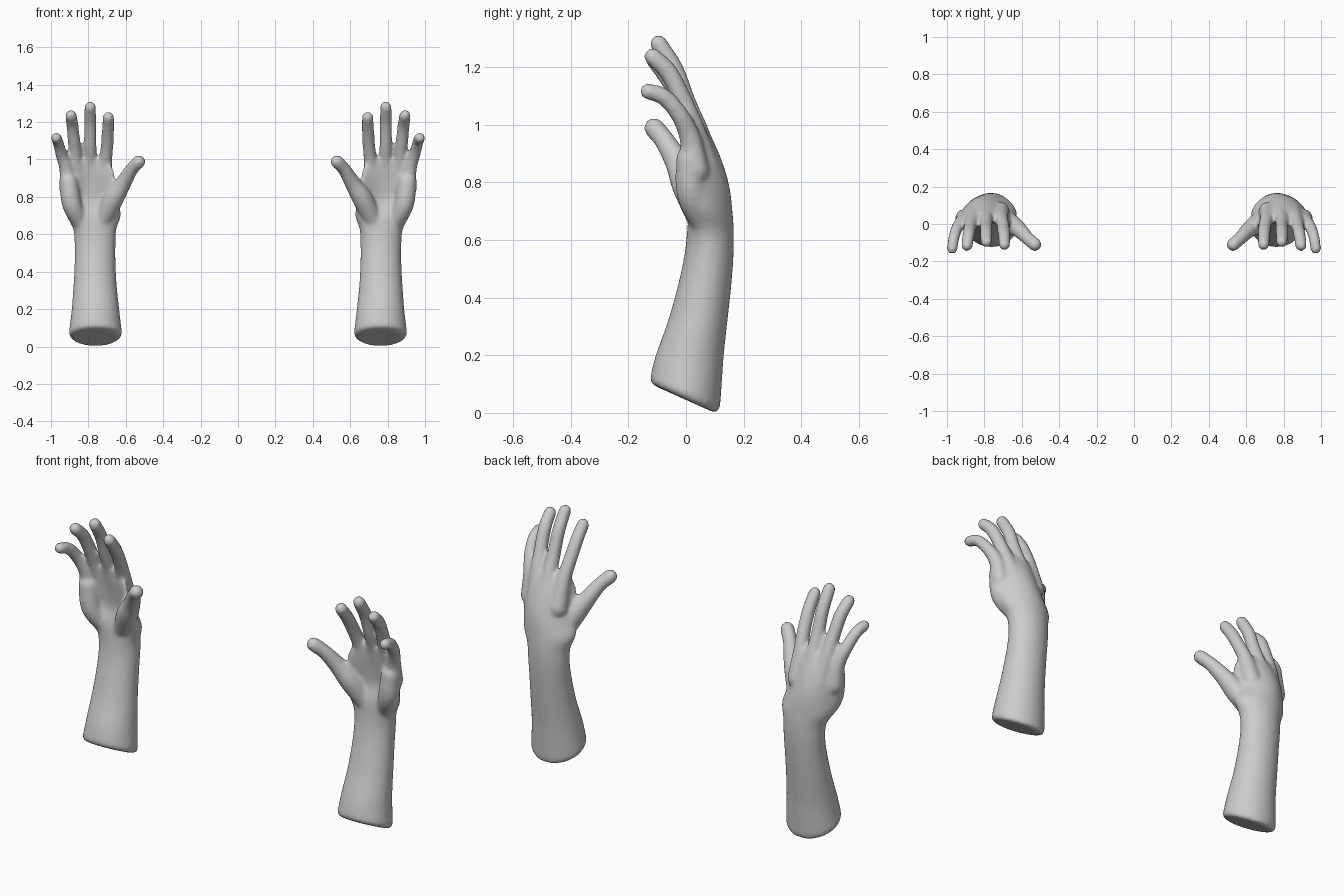
import bpy, bmesh, math
from mathutils import Vector

if "Cube" in bpy.data.objects:
    bpy.data.objects.remove(bpy.data.objects["Cube"])

skin = bpy.data.materials.new("plain grey")
skin.diffuse_color = (0.6, 0.6, 0.6, 1)
skin.use_nodes = True
skin.node_tree.nodes["Principled BSDF"].inputs["Base Color"].default_value = skin.diffuse_color

# Forearm and palm sections: z, centre x, half width, centre y, half depth, cupping, tilt
ARM = [
    (0.045, 0.762, 0.115, -0.003, 0.100, 0, 0.45),
    (0.052, 0.762, 0.135, -0.003, 0.116, 0, 0.42),
    (0.070, 0.762, 0.142, -0.003, 0.122, 0, 0.35),
    (0.120, 0.762, 0.136, 0.002, 0.122, 0, 0.18),
    (0.200, 0.762, 0.127, 0.013, 0.118, 0, 0),
    (0.320, 0.764, 0.116, 0.041, 0.103, 0, 0),
    (0.450, 0.764, 0.109, 0.066, 0.092, 0, 0),
    (0.550, 0.764, 0.109, 0.080, 0.085, 0, 0),
    (0.630, 0.766, 0.116, 0.085, 0.081, 0.01, 0),
    (0.700, 0.772, 0.146, 0.086, 0.075, 0.03, 0),
    (0.780, 0.790, 0.150, 0.092, 0.060, 0.07, 0),
    (0.860, 0.800, 0.150, 0.078, 0.052, 0.08, 0),
    (0.940, 0.800, 0.135, 0.055, 0.042, 0.06, 0),
    (1.000, 0.795, 0.105, 0.035, 0.028, 0.03, 0),
]

# Digits and palm pads: x, y, z, radius along each centre line
DIGITS = [
    [(.91, .035, .84, .045), (.918, .015, .95, .038), (.945, -.02, 1.03, .032),
     (.963, -.075, 1.095, .030), (.972, -.132, 1.115, .029)],          # little finger
    [(.845, .07, .84, .05), (.865, .03, .98, .038), (.875, -.01, 1.08, .034),
     (.885, -.06, 1.18, .033), (.893, -.115, 1.235, .031)],            # ring finger
    [(.785, .08, .84, .05), (.79, .04, .98, .038), (.79, 0, 1.08, .034),
     (.79, -.04, 1.19, .033), (.79, -.095, 1.28, .031)],               # middle finger
    [(.715, .07, .84, .05), (.71, .03, .98, .038), (.70, -.01, 1.07, .034),
     (.695, -.06, 1.16, .033), (.693, -.11, 1.225, .031)],             # index finger
    [(.72, .05, .68, .05), (.665, .005, .79, .055), (.615, -.03, .87, .044),
     (.57, -.075, .945, .036), (.53, -.11, .988, .036)],               # thumb
    [(.84, .06, .66, .045), (.888, .02, .76, .053), (.905, .015, .88, .05)],  # heel pad
]


def loft(bm, rings):
    """Skin a list of closed rings and cap both ends."""
    loops = [[bm.verts.new(p) for p in ring] for ring in rings]
    n = len(loops[0])
    faces = [bm.faces.new(loops[0]), bm.faces.new(loops[-1])]
    for a, b in zip(loops, loops[1:]):
        faces += [bm.faces.new((a[i], a[(i + 1) % n], b[(i + 1) % n], b[i])) for i in range(n)]
    bmesh.ops.recalc_face_normals(bm, faces=faces)


def spline(pts, steps):
    """Catmull-Rom interpolation through tuples of any length."""
    p = [Vector(q) for q in pts]
    p = [2 * p[0] - p[1]] + p + [2 * p[-1] - p[-2]]
    out = []
    for a, b, c, d in zip(p, p[1:], p[2:], p[3:]):
        for k in range(steps):
            t = k / steps
            out.append(0.5 * (2 * b + (c - a) * t + (2 * a - 5 * b + 4 * c - d) * t**2
                              + (3 * b - a - 3 * c + d) * t**3))
    return out + [p[-2]]


def arm_ring(z, cx, w, cy, d, cup, tilt, side, n=40):
    ring = []
    for i in range(n):
        c, s = math.cos(2 * math.pi * i / n), math.sin(2 * math.pi * i / n)
        y = cy + d * s - cup * c * c
        ring.append((side * (cx + w * c), y, z - tilt * y))
    return ring


def digit_rings(pts, side, n=16):
    path = [(Vector((side * q[0], q[1], q[2])), q[3]) for q in spline(pts, 5)]
    centres = [c for c, r in path]
    tip_dir = (centres[-1] - centres[-2]).normalized()
    back_dir = (centres[0] - centres[1]).normalized()
    # rounded ends
    caps = [(math.sin(a), math.cos(a)) for a in (0.4, 0.8, 1.2, 1.45)]
    r0, r1 = path[0][1], path[-1][1]
    path = ([(centres[0] + back_dir * r0 * s, r0 * c) for s, c in reversed(caps)] + path
            + [(centres[-1] + tip_dir * r1 * s, r1 * c) for s, c in caps])
    rings = []
    for i, (c, r) in enumerate(path):
        t = (path[min(i + 1, len(path) - 1)][0] - path[max(i - 1, 0)][0]).normalized()
        u = t.cross(Vector((0, 1, 0.3))).normalized()
        v = t.cross(u)
        rings.append([c + r * (u * math.cos(2 * math.pi * k / n) + v * math.sin(2 * math.pi * k / n))
                      for k in range(n)])
    return rings


def make_hand(name, side):
    bm = bmesh.new()
    loft(bm, [arm_ring(*s, side) for s in ARM[:3]]
         + [arm_ring(*s, side) for s in spline(ARM[3:], 3)])
    for pts in DIGITS:
        loft(bm, digit_rings(pts, side))
    mesh = bpy.data.meshes.new(name)
    bm.to_mesh(mesh)
    bm.free()
    mesh.materials.append(skin)
    obj = bpy.data.objects.new(name, mesh)
    bpy.context.collection.objects.link(obj)
    # fuse the parts into one skin and soften the joins
    fuse = obj.modifiers.new("fuse", 'REMESH')
    fuse.mode = 'VOXEL'
    fuse.voxel_size = 0.009
    fuse.use_smooth_shade = True
    soft = obj.modifiers.new("soften", 'SMOOTH')
    soft.factor = 0.5
    soft.iterations = 10


make_hand("right_hand", 1)
make_hand("left_hand", -1)
